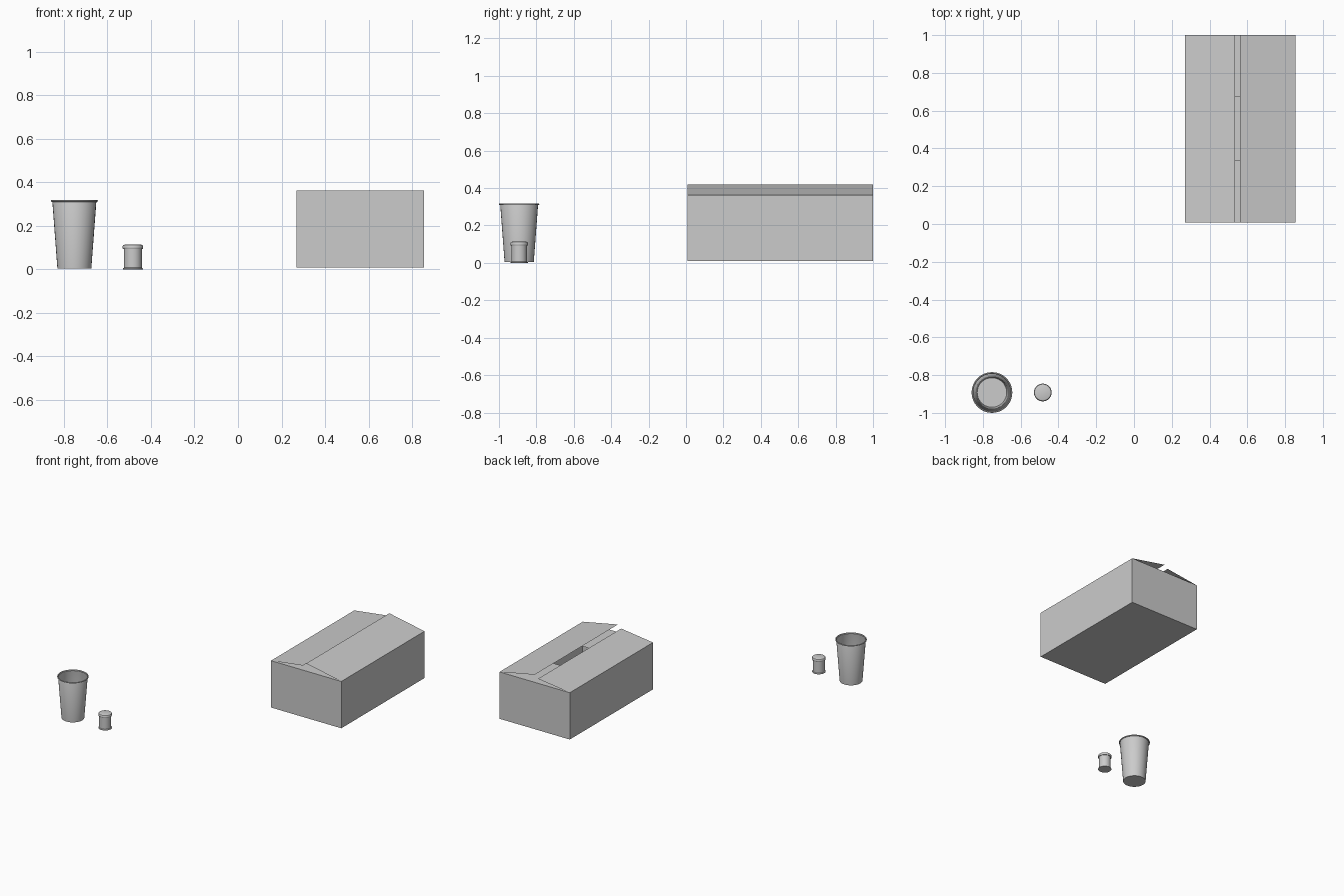
import bpy, bmesh
from math import radians, cos, sin, pi
from mathutils import Vector

if "Cube" in bpy.data.objects:
    bpy.data.objects.remove(bpy.data.objects["Cube"])


def mesh_object(name, bm):
    mesh = bpy.data.meshes.new(name)
    bm.to_mesh(mesh)
    bm.free()
    obj = bpy.data.objects.new(name, mesh)
    bpy.context.collection.objects.link(obj)
    return obj


def lathe(name, x, y, profile, sides=32):
    """Revolve (radius, z) points about a vertical axis at x, y."""
    bm = bmesh.new()
    verts = [bm.verts.new((x + r, y, z)) if r else bm.verts.new((x, y, z)) for r, z in profile]
    edges = [bm.edges.new(pair) for pair in zip(verts, verts[1:])]
    bmesh.ops.spin(bm, geom=verts + edges, cent=(x, y, 0), axis=(0, 0, 1),
                   angle=2 * pi, steps=sides, use_duplicate=False)
    bmesh.ops.remove_doubles(bm, verts=bm.verts[:], dist=0.00005)
    bmesh.ops.recalc_face_normals(bm, faces=bm.faces[:])
    obj = mesh_object(name, bm)
    bpy.ops.object.select_all(action='DESELECT')
    obj.select_set(True)
    bpy.context.view_layer.objects.active = obj
    bpy.ops.object.shade_smooth_by_angle(angle=radians(35))
    return obj


def sheet(name, corners):
    bm = bmesh.new()
    bm.faces.new([bm.verts.new(c) for c in corners])
    bm.normal_update()
    return mesh_object(name, bm)


# Carton body: open-topped box
X0, X1, Y0, Y1, Z0, Z1 = 0.269, 0.855, 0.009, 1.0, 0.009, 0.362
bm = bmesh.new()
bmesh.ops.create_cube(bm, size=1)
for v in bm.verts:
    v.co = Vector(((X0 + X1) / 2 + v.co.x * (X1 - X0),
                   (Y0 + Y1) / 2 + v.co.y * (Y1 - Y0),
                   (Z0 + Z1) / 2 + v.co.z * (Z1 - Z0)))
bm.normal_update()
bmesh.ops.delete(bm, geom=[f for f in bm.faces if f.normal.z > 0.5], context='FACES_ONLY')
mesh_object("carton_body", bm)

# Short inner flaps lie flat, long outer flaps are slightly raised
for name, a, b in (("inner_flap_front", Y0, 0.335), ("inner_flap_back", 0.675, Y1)):
    sheet(name, [(X0, a, Z1), (X1, a, Z1), (X1, b, Z1), (X0, b, Z1)])
sheet("outer_flap_left", [(X0, Y0, Z1), (0.534, Y0, 0.396), (0.534, Y1, 0.396), (X0, Y1, Z1)])
sheet("outer_flap_right", [(0.562, Y0, 0.419), (X1, Y0, Z1), (X1, Y1, Z1), (0.562, Y1, 0.419)])

# Tapered cup with a rolled rim
rim = [(0.1035 + 0.0045 * cos(a), 0.314 + 0.0045 * sin(a))
       for a in (radians(180 + 45 * i) for i in range(9))]
lathe("cup", -0.752, -0.892, [(0, 0.004), (0.078, 0.004), (0.101, 0.309)] + rim[1:])

# Small canister with a foot ring
lathe("canister_body", -0.483, -0.892,
      [(0, 0), (0.046, 0), (0.046, 0.004), (0.041, 0.007), (0.041, 0.095)])

# Overhanging canister lid
lathe("canister_lid", -0.483, -0.892,
      [(0.041, 0.093), (0.045, 0.093), (0.047, 0.096), (0.047, 0.106),
       (0.044, 0.111), (0.036, 0.114), (0, 0.114)])
